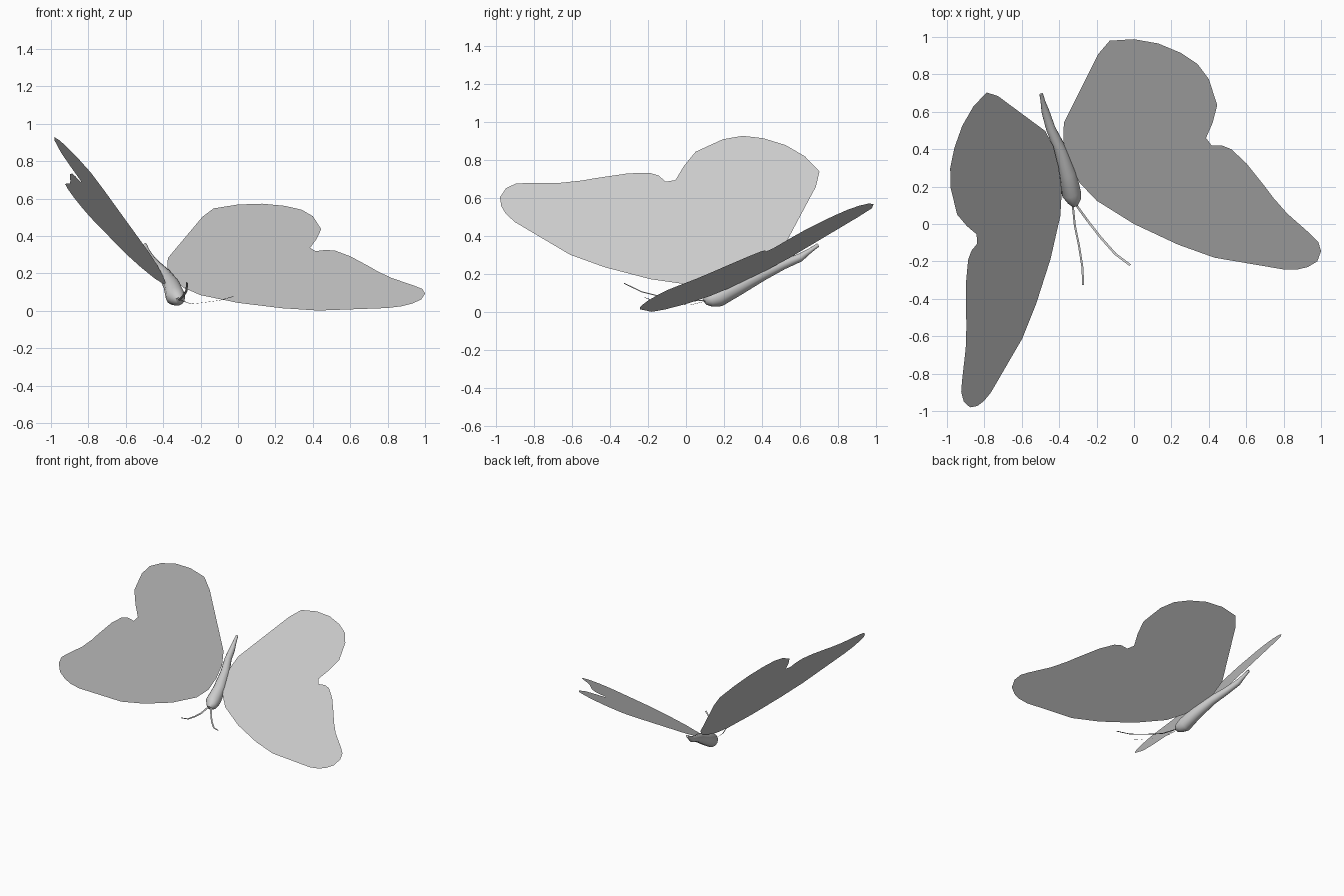
import bpy, bmesh, math
from mathutils import Vector, Matrix

cube = bpy.data.objects.get("Cube")
if cube:
    bpy.data.objects.remove(cube, do_unlink=True)

grey = bpy.data.materials.new("light_grey")
grey.use_nodes = True
grey.diffuse_color = (0.6, 0.6, 0.6, 1)
grey.node_tree.nodes["Principled BSDF"].inputs["Base Color"].default_value = (0.6, 0.6, 0.6, 1)

# Symmetry plane of the tilted insect
SIDE = Vector((-0.89, -0.374, 0.261)).normalized()
CENTRE = SIDE * 0.262
MIRROR = (Matrix.Translation(CENTRE)
          @ Matrix.Scale(-1, 4, SIDE)
          @ Matrix.Translation(-CENTRE))


def finish(name, bm):
    mesh = bpy.data.meshes.new(name)
    bm.to_mesh(mesh)
    bm.free()
    mesh.materials.append(grey)
    obj = bpy.data.objects.new(name, mesh)
    bpy.context.collection.objects.link(obj)
    return obj


def mirrored_pair(part, build):
    """Build a left part and its reflection on the right."""
    finish("left_" + part, build())
    bm = build()
    bm.transform(MIRROR)
    bmesh.ops.reverse_faces(bm, faces=bm.faces)
    finish("right_" + part, bm)


# Wings: one flat outline laid on a sloping plane
OUTLINE = [
    (-.375, .54), (-.19, .91), (-.13, .98), (0, .988), (.13, .965), (.25, .915),
    (.34, .855), (.40, .775), (.445, .635), (.42, .54), (.385, .46), (.35, .42),
    (.305, .403), (.415, .42), (.47, .42), (.52, .40), (.60, .325), (.70, .20),
    (.745, .14), (.82, .055), (.945, -.055), (.985, -.095), (1, -.145),
    (.98, -.20), (.93, -.23), (.875, -.243), (.80, -.243), (.43, -.18),
    (.235, -.11), (0, 0), (-.20, .125), (-.29, .22), (-.345, .33), (-.378, .44)]


def wing():
    bm = bmesh.new()
    verts = [bm.verts.new((x, y, .043 + .127 * x + .532 * y)) for x, y in OUTLINE]
    verts.reverse()
    bm.faces.new(verts)
    bmesh.ops.triangulate(bm, faces=bm.faces)
    return bm


mirrored_pair("wing", wing)

# Antennae: thin flat ribbons
FEELER = [(-.315, .11, .06), (-.25, .02, .037), (-.18, -.07, .045),
          (-.10, -.16, .056), (-.02, -.22, .078)]


def antenna():
    bm = bmesh.new()
    path = [Vector(p) for p in FEELER]
    across = (path[-1] - path[0]).cross(Vector((0, 0, 1))).normalized() * 0.006
    rows = [(bm.verts.new(p + across), bm.verts.new(p - across)) for p in path]
    for (a, b), (c, d) in zip(rows, rows[1:]):
        bm.faces.new((a, c, d, b))
    return bm


mirrored_pair("antenna", antenna)

# Body: rings of varying radius swept from head to tail (x, y, z, radius)
STATIONS = [(-.315, .10, .056, .018), (-.32, .125, .062, .038),
            (-.335, .165, .078, .053), (-.353, .27, .132, .046),
            (-.395, .40, .198, .034), (-.445, .51, .25, .026),
            (-.473, .60, .287, .022), (-.487, .655, .325, .013),
            (-.496, .695, .353, .010)]
SEGMENTS = 12
axis = Vector((-.19, .6, .3)).normalized()
right = SIDE - axis * SIDE.dot(axis)
right.normalize()
up = axis.cross(right)

bm = bmesh.new()
rings = []
for x, y, z, r in STATIONS:
    ring = []
    for i in range(SEGMENTS):
        a = math.tau * i / SEGMENTS
        offset = right * math.cos(a) + up * math.sin(a)
        ring.append(bm.verts.new(Vector((x, y, z)) + offset * r))
    rings.append(ring)
for lower, upper in zip(rings, rings[1:]):
    for i in range(SEGMENTS):
        j = (i + 1) % SEGMENTS
        bm.faces.new((lower[i], lower[j], upper[j], upper[i]))
bm.faces.new(rings[0])
bm.faces.new(rings[-1])
bmesh.ops.recalc_face_normals(bm, faces=bm.faces)
body = finish("body", bm)
bpy.context.view_layer.objects.active = body
body.select_set(True)
bpy.ops.object.shade_smooth_by_angle(angle=math.radians(60))
